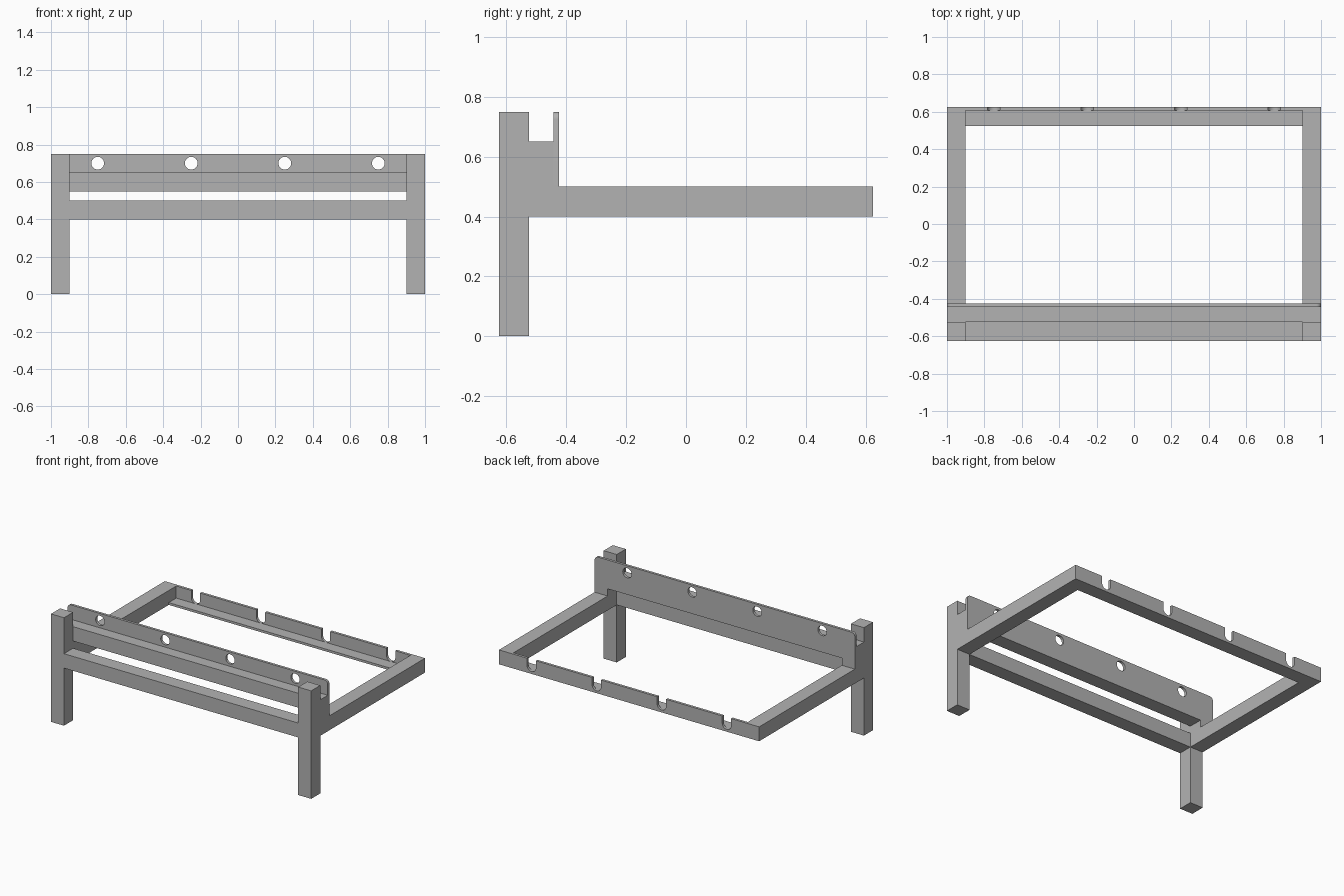
import bpy, bmesh, math

cube = bpy.data.objects.get("Cube")
if cube:
    bpy.data.objects.remove(cube, do_unlink=True)

grey = bpy.data.materials.new("plain grey")
grey.use_nodes = True
tone = (0.45, 0.45, 0.45, 1)
grey.diffuse_color = tone
grey.node_tree.nodes["Principled BSDF"].inputs["Base Color"].default_value = tone

THICK = 0.018        # thin boards
HOLE_R = 0.034
HOLE_X = (-0.75, -0.25, 0.25, 0.75)
FRONT, BACK = -0.625, 0.625
BAR = 0.1            # square section of legs and rails


def prism(name, outline, y0, y1):
    """Extrude an outline in x and z from y0 to y1."""
    bm = bmesh.new()
    face = bm.faces.new([bm.verts.new((x, y0, z)) for x, z in outline])
    grown = bmesh.ops.extrude_face_region(bm, geom=[face])["geom"]
    verts = [g for g in grown if isinstance(g, bmesh.types.BMVert)]
    bmesh.ops.translate(bm, verts=verts, vec=(0, y1 - y0, 0))
    bmesh.ops.recalc_face_normals(bm, faces=bm.faces)
    mesh = bpy.data.meshes.new(name)
    bm.to_mesh(mesh)
    bm.free()
    mesh.materials.append(grey)
    obj = bpy.data.objects.new(name, mesh)
    bpy.context.collection.objects.link(obj)
    return obj


def box(name, x0, x1, y0, y1, z0, z1):
    return prism(name, [(x0, z0), (x1, z0), (x1, z1), (x0, z1)], y0, y1)


def arc(cx, cz, r, start, end, steps):
    """Points along an arc, angles in degrees."""
    angles = [math.radians(start + (end - start) * i / steps) for i in range(steps + 1)]
    return [(cx + r * math.cos(a), cz + r * math.sin(a)) for a in angles]


def cut(obj, cutter):
    """Subtract the cutter and remove it."""
    cutter.hide_render = True
    mod = obj.modifiers.new("cut", "BOOLEAN")
    mod.operation = "DIFFERENCE"
    mod.solver = "EXACT"
    mod.object = cutter
    select(obj)
    bpy.ops.object.modifier_apply(modifier=mod.name)
    bpy.data.objects.remove(cutter, do_unlink=True)


def select(obj):
    bpy.ops.object.select_all(action="DESELECT")
    obj.select_set(True)
    bpy.context.view_layer.objects.active = obj


# Legs and side rails
for side, s in (("left", 1), ("right", -1)):
    x0, x1 = sorted((s * 0.9, s))
    box(f"{side}_leg", x0, x1, FRONT, FRONT + BAR, 0, 0.75)
    box(f"{side}_side_rail", x0, x1, FRONT + BAR, BACK, 0.4, 0.5)

# Lower front rail between the legs
box("front_rail", -0.9, 0.9, FRONT, FRONT + BAR, 0.4, 0.5)

# Shelf behind the legs, stepping down to rest on the side rails
feet = [(-1, 0.5), (-0.9, 0.5), (-0.9, 0.55), (0.9, 0.55), (0.9, 0.5), (1, 0.5)]
shelf_back = FRONT + 2 * BAR - THICK
prism("front_shelf", feet + [(1, 0.65), (-1, 0.65)], FRONT + BAR, shelf_back)

# Upright board with rounded top corners and round holes
r = 0.025
top = arc(1 - r, 0.75 - r, r, 0, 90, 8) + arc(r - 1, 0.75 - r, r, 90, 180, 8)
front_board = prism("front_board", feet + top, shelf_back, FRONT + 2 * BAR)
for x in HOLE_X:
    hole = arc(x, 0.7, HOLE_R, 0, 360, 32)[:-1]
    cut(front_board, prism("hole_cutter", hole, shelf_back - 0.05, shelf_back + 0.1))

# Back ledge and its upright board with round-bottomed slots
box("back_ledge", -0.9, 0.9, BACK - BAR, BACK - THICK, 0.4, 0.4 + THICK - 0.002)
outline = [(-0.9, 0.4), (0.9, 0.4), (0.9, 0.5)]
for x in reversed(HOLE_X):
    outline += [(x + HOLE_R, 0.5)] + arc(x, 0.45, HOLE_R, 0, -180, 16) + [(x - HOLE_R, 0.5)]
back_board = prism("back_board", outline + [(-0.9, 0.5)], BACK - THICK, BACK)

for board in (front_board, back_board):
    select(board)
    bpy.ops.object.shade_smooth_by_angle(angle=math.radians(30))
